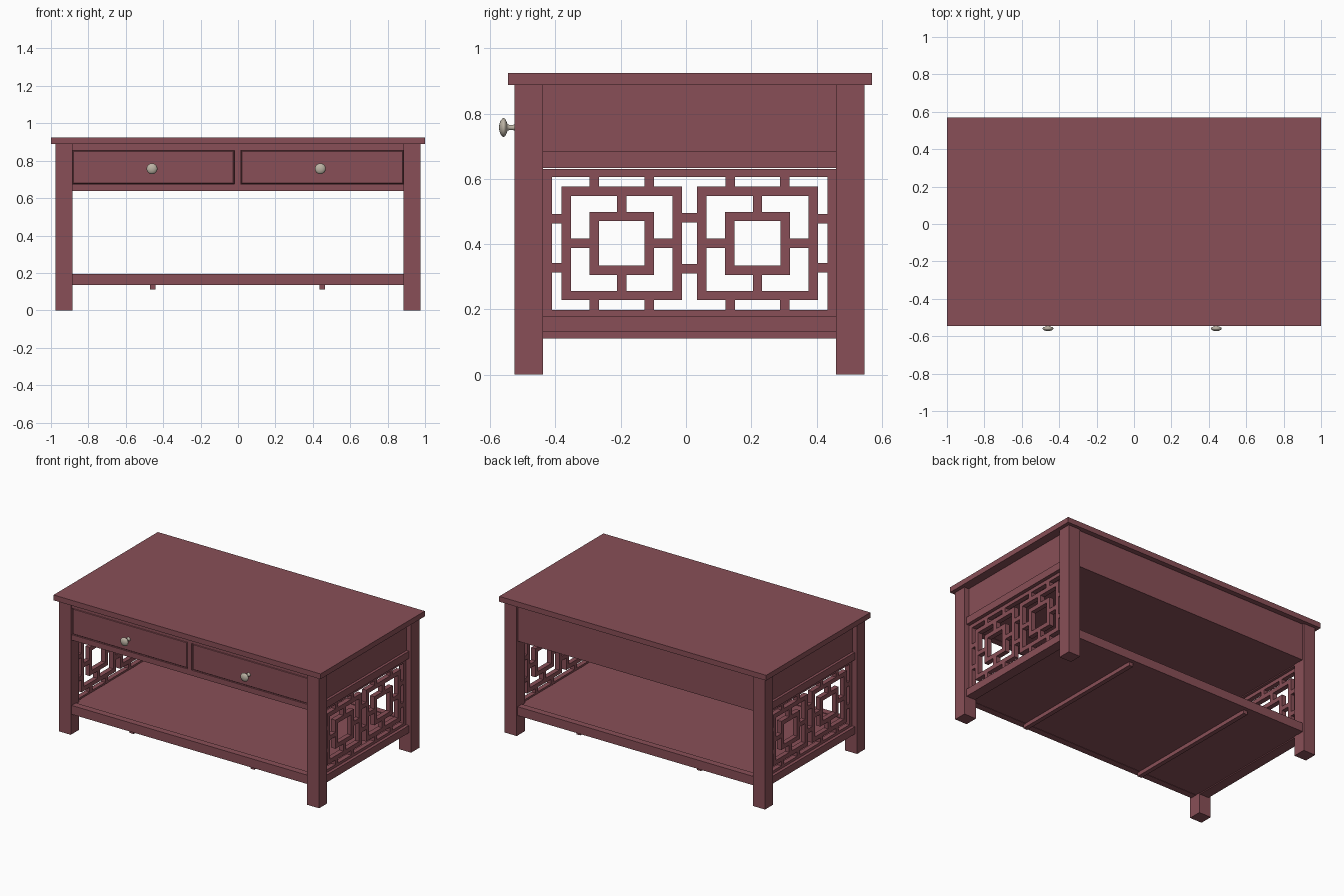
import bpy, bmesh, math
from mathutils import Matrix, Vector

if "Cube" in bpy.data.objects:
    bpy.data.objects.remove(bpy.data.objects["Cube"])

YC = 0.011  # table body centre in y (knobs push it off zero)


def material(name, rgb):
    m = bpy.data.materials.new(name)
    m.diffuse_color = (*rgb, 1)
    m.use_nodes = True
    m.node_tree.nodes["Principled BSDF"].inputs["Base Color"].default_value = m.diffuse_color
    return m


WOOD = material("red_brown_wood", (0.25, 0.078, 0.095))
METAL = material("brushed_pewter", (0.50, 0.45, 0.37))


def add_box(bm, x0, x1, y0, y1, z0, z1):
    size = Matrix.Diagonal((x1 - x0, y1 - y0, z1 - z0, 1))
    mid = Matrix.Translation(((x0 + x1) / 2, (y0 + y1) / 2, (z0 + z1) / 2))
    return bmesh.ops.create_cube(bm, size=1, matrix=mid @ size)["verts"]


def finish(bm, name, mat):
    me = bpy.data.meshes.new(name)
    bm.to_mesh(me)
    bm.free()
    me.materials.append(mat)
    ob = bpy.data.objects.new(name, me)
    bpy.context.collection.objects.link(ob)
    return ob


def boxes(name, items, mirror_x=False):
    bm = bmesh.new()
    for b in items:
        add_box(bm, *b)
        if mirror_x:
            add_box(bm, -b[1], -b[0], *b[2:])
    return finish(bm, name, WOOD)


# table top
boxes("table_top", [(-1, 1, -0.545, 0.57, 0.888, 0.924)])

# legs
boxes("front_legs", [(0.885, 0.975, -0.525, -0.438, 0, 0.888)], True)
boxes("back_legs", [(0.885, 0.975, 0.46, 0.547, 0, 0.888)], True)

# side aprons and the rails above and below the lattice
boxes("side_aprons", [(0.895, 0.94, -0.438, 0.46, 0.683, 0.888)], True)
boxes("side_rails", [(0.89, 0.958, -0.438, 0.46, 0.633, 0.683),
                     (0.89, 0.958, -0.438, 0.46, 0.13, 0.18)], True)

# back apron
boxes("back_apron", [(-0.885, 0.885, 0.50, 0.535, 0.638, 0.888)])

# front drawer frame: upper rail, lower rail, divider
boxes("drawer_frame", [(-0.885, 0.885, -0.516, -0.47, 0.855, 0.888),
                       (-0.885, 0.885, -0.516, -0.47, 0.638, 0.675),
                       (-0.018, 0.014, -0.516, -0.47, 0.675, 0.855)])

# closed underside of the drawer case
boxes("case_bottom", [(-0.9, 0.9, -0.47, 0.50, 0.64, 0.66)])

# drawer fronts with a chamfered raised field
for side, x0, x1 in (("left", -0.885, -0.02), ("right", 0.016, 0.885)):
    bm = bmesh.new()
    add_box(bm, x0, x1, -0.504, -0.475, 0.675, 0.855)
    bm.normal_update()
    front = [f for f in bm.faces if f.normal.y < -0.9]
    bmesh.ops.inset_region(bm, faces=front, thickness=0.009)
    for v in front[0].verts:
        v.co.y -= 0.009
    finish(bm, side + "_drawer_front", WOOD)

# shelf: edge rails, panel, and two slats underneath
boxes("shelf_rails", [(-0.89, 0.89, -0.515, -0.47, 0.135, 0.195),
                      (-0.89, 0.89, 0.492, 0.537, 0.135, 0.195)])
boxes("shelf_panel", [(-0.9, 0.9, -0.47, 0.492, 0.137, 0.19)])
boxes("shelf_slats", [(-0.47, -0.44, -0.49, 0.51, 0.111, 0.14),
                      (0.435, 0.465, -0.49, 0.51, 0.111, 0.14)])

# lattice panels: border, nested square rings and short connecting bars
LX0, LX1, ZC, W = 0.905, 0.937, 0.402, 0.029
bars = []


def bar(y0, y1, z0, z1):
    bars.append((LX0, LX1, y0, y1, z0, z1))


def ring(yc, zc, oy, oz, wy, wz):
    for s in (-1, 1):
        a, b = sorted((s * (oy - wy), s * oy))
        bar(yc + a, yc + b, zc - oz, zc + oz)
        a, b = sorted((s * (oz - wz), s * oz))
        bar(yc - oy + wy, yc + oy - wy, zc + a, zc + b)


IY, IZ = 0.422, 0.204          # half size of the opening
RY, RZ = 0.185, 0.174          # half size of the large ring
ring(YC, ZC, 0.449, 0.228, 0.449 - IY, 0.228 - IZ)
for s in (-1, 1):
    cy = YC + s * 0.208
    ring(cy, ZC, RY, RZ, W, W)
    ring(cy, ZC, 0.099, 0.097, W, W)
    for t in (-1, 1):
        # ring to ring
        a, b = sorted((t * 0.095, t * 0.16))
        bar(cy + a, cy + b, ZC - W / 2, ZC + W / 2)
        bar(cy - W / 2, cy + W / 2, ZC + a, ZC + b)
        # large ring to border above and below
        a, b = sorted((t * (RZ - 0.005), t * (IZ + 0.005)))
        for d in (-0.084, 0.084):
            bar(cy + d - W / 2, cy + d + W / 2, ZC + a, ZC + b)
    # large ring to border at the ends
    a, b = sorted((s * 0.388, s * (IY + 0.005)))
    for d in (-0.075, 0.075):
        bar(YC + a, YC + b, ZC + d - W / 2, ZC + d + W / 2)
# links between the two large rings
for d in (-0.078, 0.078):
    bar(YC - 0.03, YC + 0.03, ZC + d - W / 2, ZC + d + W / 2)
boxes("side_lattices", bars, True)

# knobs: turned profile (radius, y) spun about the y axis
profile = [(0, -0.573), (0.012, -0.5715), (0.021, -0.568), (0.027, -0.563),
           (0.029, -0.559), (0.027, -0.554), (0.019, -0.550), (0.010, -0.547),
           (0.008, -0.541), (0.008, -0.530), (0.010, -0.522), (0.014, -0.511)]
for side, x in (("left", -0.46), ("right", 0.44)):
    bm = bmesh.new()
    vs = [bm.verts.new((x + r, y, 0.757)) for r, y in profile]
    es = [bm.edges.new(p) for p in zip(vs, vs[1:])]
    bmesh.ops.spin(bm, geom=vs + es, cent=Vector((x, 0, 0.757)), axis=(0, 1, 0),
                   angle=2 * math.pi, steps=24, use_duplicate=False)
    bmesh.ops.remove_doubles(bm, verts=bm.verts, dist=0.0002)
    bmesh.ops.recalc_face_normals(bm, faces=bm.faces)
    for f in bm.faces:
        f.smooth = True
    finish(bm, side + "_drawer_knob", METAL)
